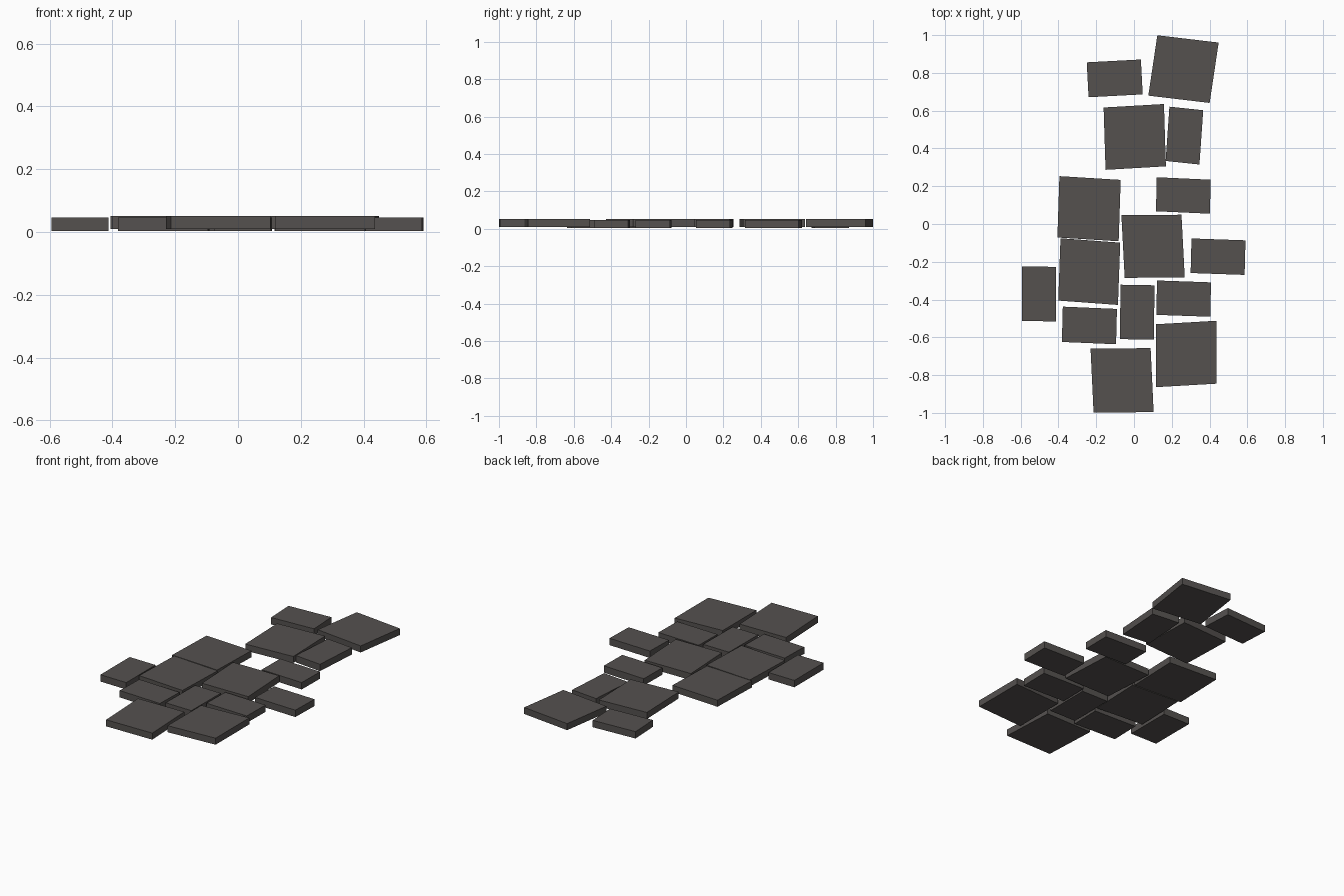
import bpy, math
from mathutils import Vector

stone = bpy.data.materials.new("dark warm grey stone")
stone.diffuse_color = (0.09, 0.082, 0.078, 1)


def slab(name, x, y, w, h, rot_w, rot_h, z0, z1):
    """Slightly skewed paving slab: centre, size, angle of each axis, bottom and top."""
    a, b = math.radians(rot_w), math.radians(rot_h)
    u = Vector((math.cos(a), math.sin(a), 0)) * w / 2
    v = Vector((-math.sin(b), math.cos(b), 0)) * h / 2
    c = Vector((x, y, 0))
    ring = [c - u - v, c + u - v, c + u + v, c - u + v]
    verts = [p + Vector((0, 0, z)) for z in (z0, z1) for p in ring]
    faces = [(3, 2, 1, 0), (4, 5, 6, 7)]
    faces += [(i, (i + 1) % 4, (i + 1) % 4 + 4, i + 4) for i in range(4)]
    me = bpy.data.meshes.new(name)
    me.from_pydata(verts, [], faces)
    me.materials.append(stone)
    ob = bpy.data.objects.new(name, me)
    bpy.context.collection.objects.link(ob)


# Large squarish slabs, sitting slightly higher
large = [
    (0.262, 0.82, 0.327, 0.323, -6.8, -8.5),
    (0.004, 0.461, 0.32, 0.33, 3.3, 1.8),
    (-0.238, 0.081, 0.325, 0.325, -3.5, -1.9),
    (-0.237, -0.252, 0.317, 0.33, -4.2, -2.1),
    (0.101, -0.118, 0.318, 0.332, 0.5, 3),
    (-0.063, -0.828, 0.318, 0.339, 0.6, 2.7),
    (0.277, -0.688, 0.32, 0.333, 3.3, 0),
]
for i, t in enumerate(large):
    slab(f"large_slab_{i + 1}", *t, 0.01, 0.051)

# Small oblong slabs
small = [
    (-0.102, 0.771, 0.287, 0.185, 3, 3),
    (0.267, 0.468, 0.18, 0.288, -6, -4),
    (0.261, 0.151, 0.286, 0.18, -2.6, -0.8),
    (0.445, -0.173, 0.286, 0.183, -2, -1.5),
    (-0.503, -0.37, 0.181, 0.289, -1, 0),
    (-0.236, -0.537, 0.287, 0.187, -2.4, -1.5),
    (0.017, -0.467, 0.18, 0.288, -1, -0.5),
    (0.263, -0.395, 0.286, 0.182, -2, -1),
]
for i, t in enumerate(small):
    slab(f"small_slab_{i + 1}", *t, 0.003, 0.046)
